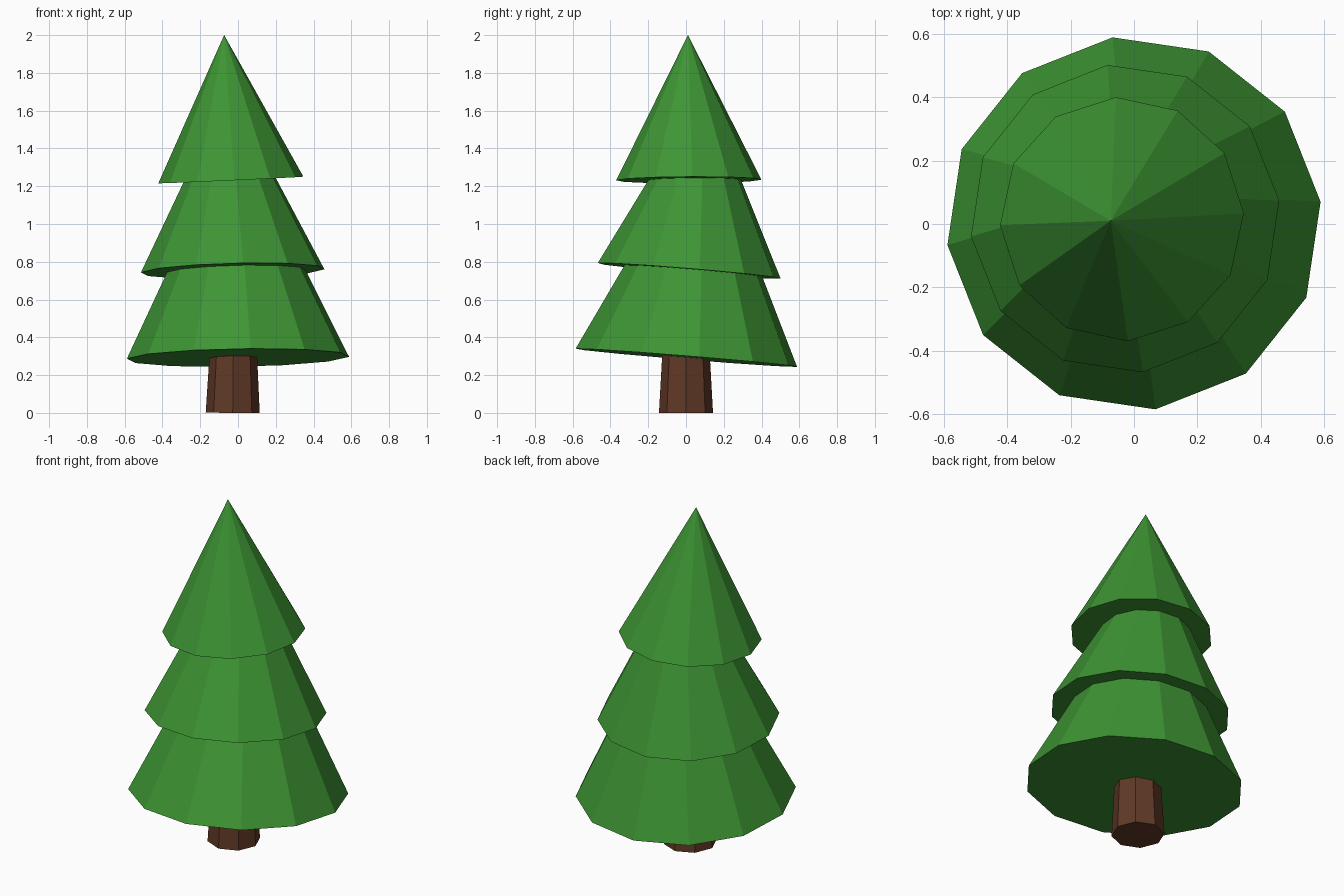
import bpy, bmesh, math
from mathutils import Vector, Matrix

if "Cube" in bpy.data.objects:
    bpy.data.objects.remove(bpy.data.objects["Cube"])


def material(name, color):
    m = bpy.data.materials.new(name)
    m.diffuse_color = (*color, 1)
    m.use_nodes = True
    m.node_tree.nodes["Principled BSDF"].inputs["Base Color"].default_value = m.diffuse_color
    return m


GREEN = material("needle green", (0.047, 0.300, 0.034))
BROWN = material("bark brown", (0.118, 0.041, 0.020))


def leaning_cone(name, mat, sides, base, axis, r1, r2, height, turn):
    """Flat-shaded cone from its base centre along a leaning axis."""
    axis = Vector(axis).normalized()
    lean = Vector((0, 0, 1)).rotation_difference(axis).to_matrix().to_4x4()
    bm = bmesh.new()
    spin = Matrix.Rotation(math.radians(turn), 4, 'Z')
    place = Matrix.Translation(base) @ lean @ spin

    def ring(r, z):
        return [bm.verts.new(place @ Vector((r * math.cos(2 * math.pi * i / sides),
                                             r * math.sin(2 * math.pi * i / sides), z)))
                for i in range(sides)]

    low = ring(r1, 0)
    bm.faces.new(low[::-1])
    if r2 > 0:
        high = ring(r2, height)
        bm.faces.new(high)
        for i in range(sides):
            j = (i + 1) % sides
            bm.faces.new((low[i], low[j], high[j], high[i]))
    else:
        tip = bm.verts.new(place @ Vector((0, 0, height)))
        for i in range(sides):
            bm.faces.new((low[i], low[(i + 1) % sides], tip))
    me = bpy.data.meshes.new(name)
    bm.to_mesh(me)
    bm.free()
    me.materials.append(mat)
    ob = bpy.data.objects.new(name, me)
    bpy.context.collection.objects.link(ob)
    return ob


# trunk, running up into the foliage
leaning_cone("trunk", BROWN, 8, (-0.028, 0, 0), (0.01, 0, 1), 0.143, 0.118, 0.45, 0)

# three slightly tilted foliage tiers
leaning_cone("lower_foliage", GREEN, 12, (0, 0.002, 0.292), (-0.017, 0.081, 1), 0.592, 0, 1.22, 6.6)
leaning_cone("middle_foliage", GREEN, 12, (-0.028, 0.017, 0.752), (-0.026, 0.083, 1), 0.489, 0, 0.97, 6.6)
leaning_cone("upper_foliage", GREEN, 12, (-0.038, 0.015, 1.233), (-0.046, -0.006, 1), 0.385, 0, 0.768, 2.8)
